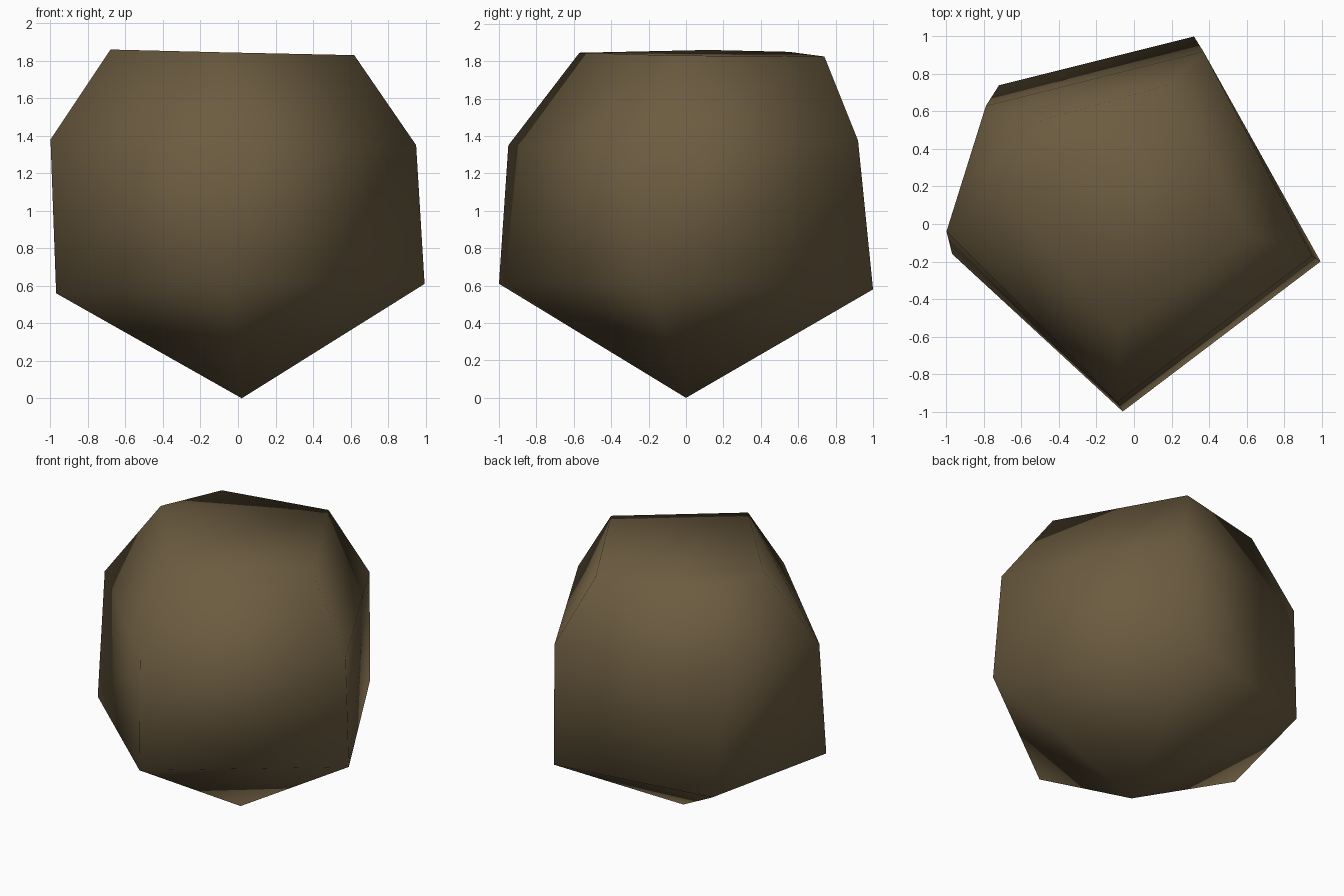
import bpy, bmesh

if "Cube" in bpy.data.objects:
    bpy.data.objects.remove(bpy.data.objects["Cube"])

# one flat colour
mat = bpy.data.materials.new("earthy brown")
mat.diffuse_color = (0.15, 0.107, 0.052, 1.0)
mat.use_nodes = True
mat.node_tree.nodes["Principled BSDF"].inputs["Base Color"].default_value = mat.diffuse_color

# irregular five-sided rings, bottom to top
rings = [
    [(0.995, -0.20, 0.61), (0.32, 1.00, 0.58), (-0.72, 0.74, 0.53),
     (-0.97, -0.16, 0.56), (-0.06, -1.00, 0.61)],
    [(0.95, -0.17, 1.35), (0.37, 0.92, 1.375), (-0.79, 0.63, 1.39),
     (-1.00, -0.04, 1.38), (-0.09, -0.95, 1.35)],
    [(0.62, -0.06, 1.83), (0.18, 0.74, 1.825), (-0.51, 0.55, 1.85),
     (-0.68, 0.12, 1.86), (-0.08, -0.57, 1.845)],
]

bm = bmesh.new()
tip = bm.verts.new((0.02, 0.0, 0.0))
loops = [[bm.verts.new(p) for p in ring] for ring in rings]

# pointed underside, banded sides, flat top
n = 5
for i in range(n):
    j = (i + 1) % n
    bm.faces.new((tip, loops[0][j], loops[0][i]))
    for low, high in zip(loops, loops[1:]):
        bm.faces.new((low[i], low[j], high[j], high[i]))
bm.faces.new(loops[-1])

bmesh.ops.recalc_face_normals(bm, faces=bm.faces)
for f in bm.faces:
    f.smooth = True

mesh = bpy.data.meshes.new("rock")
bm.to_mesh(mesh)
bm.free()
mesh.materials.append(mat)
rock = bpy.data.objects.new("rock", mesh)
bpy.context.collection.objects.link(rock)
